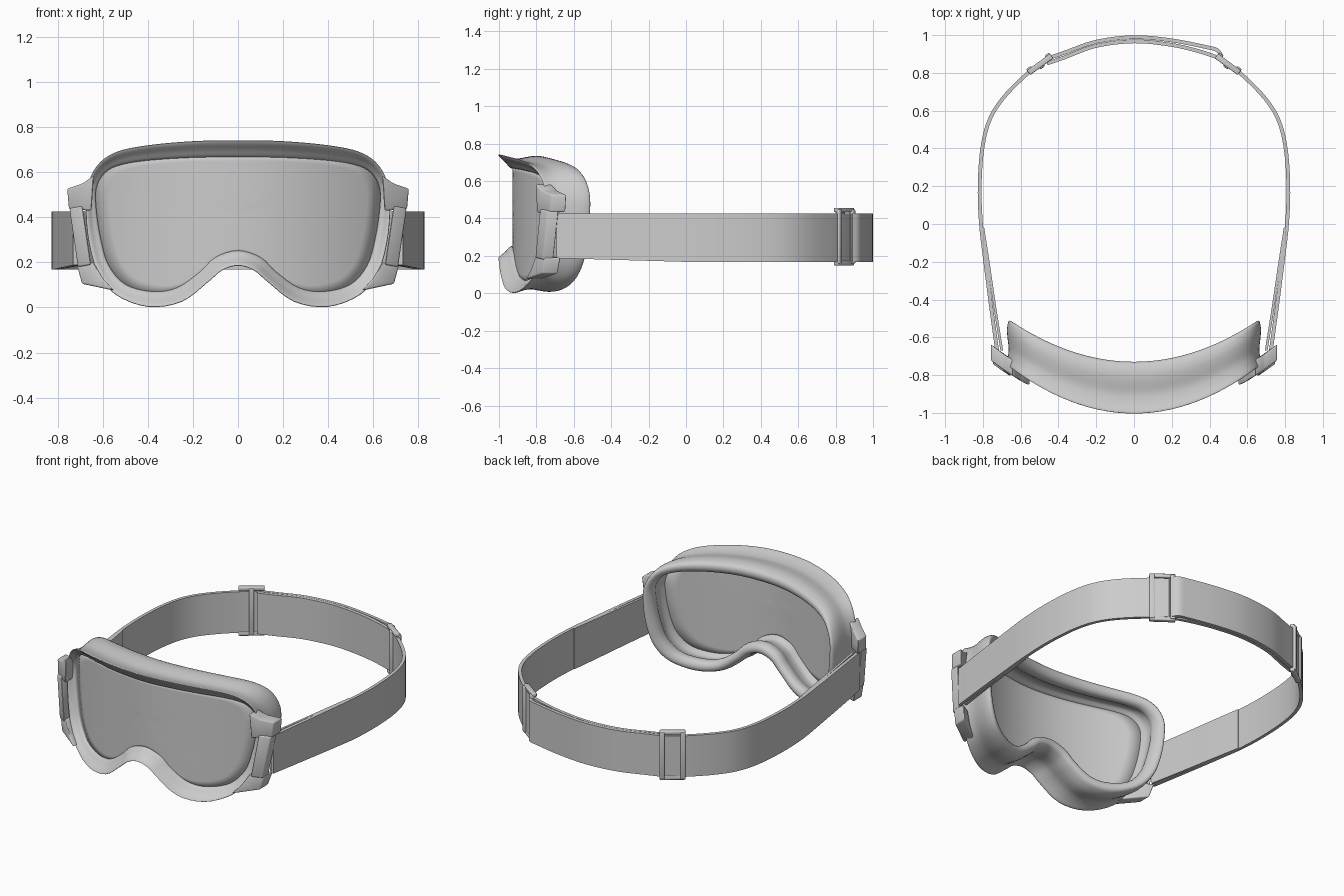
import bpy, bmesh, math
from mathutils import Vector

if "Cube" in bpy.data.objects:
    bpy.data.objects.remove(bpy.data.objects["Cube"])


def spline(pts, n, closed=False):
    """Catmull-Rom resampling of 2D points, n steps per span."""
    pts = [Vector(p) for p in pts]
    c, out = len(pts), []
    get = (lambda i: pts[i % c]) if closed else (lambda i: pts[max(0, min(c - 1, i))])
    for i in range(c if closed else c - 1):
        a, b, d, e = get(i - 1), get(i), get(i + 1), get(i + 2)
        for k in range(n):
            t = k / n
            out.append(0.5 * (2 * b + (d - a) * t + (2 * a - 5 * b + 4 * d - e) * t * t
                              + (3 * b - a - 3 * d + e) * t ** 3))
    if not closed:
        out.append(pts[-1])
    return out


def make(name, verts, faces, bevel=0.0, angle=40):
    bm = bmesh.new()
    vs = [bm.verts.new(v) for v in verts]
    for f in faces:
        bm.faces.new([vs[i] for i in f])
    bmesh.ops.recalc_face_normals(bm, faces=bm.faces)
    if bevel:
        bmesh.ops.bevel(bm, geom=list(bm.edges), offset=bevel, segments=3,
                        profile=0.5, affect='EDGES')
    me = bpy.data.meshes.new(name)
    bm.to_mesh(me)
    bm.free()
    ob = bpy.data.objects.new(name, me)
    bpy.context.collection.objects.link(ob)
    bpy.ops.object.select_all(action='DESELECT')
    ob.select_set(True)
    bpy.context.view_layer.objects.active = ob
    bpy.ops.object.shade_smooth_by_angle(angle=math.radians(angle))
    return ob


def grid_faces(rows, cols, wrap_rows=True):
    return [(r * cols + c, r * cols + (c + 1) % cols,
             (r + 1) % rows * cols + (c + 1) % cols, (r + 1) % rows * cols + c)
            for r in range(rows if wrap_rows else rows - 1) for c in range(cols)]


def mirrored(half):
    return half + [(-x, z) for x, z in reversed(half[1:-1])]


# Goggle outlines, right half from top centre to nose
outer_half = [(0, .742), (.2, .738), (.4, .72), (.54, .69), (.625, .63), (.67, .53),
              (.675, .42), (.66, .28), (.62, .15), (.54, .055), (.4, .003),
              (.25, .025), (.13, .115), (.07, .165), (0, .185)]
inner_half = [(0, .67), (.2, .668), (.4, .655), (.52, .635), (.59, .60), (.63, .53),
              (.63, .43), (.61, .30), (.575, .185), (.50, .10), (.38, .068),
              (.27, .085), (.17, .155), (.10, .22), (0, .25)]
outer = spline(mirrored(outer_half), 4, True)
inner = spline(mirrored(inner_half), 4, True)

# Frame: cross-section (inset, depth) swept round the curved outline
section = [(0, 0), (.2, .045), (.3, .10), (.15, .16), (.1, .21), (.3, .26), (.75, .27),
           (1.15, .25), (1.2, .21), (.9, .17), (.75, .12), (1.0, .085), (1.0, .06),
           (.6, .035), (.2, .004)]
verts = []
sec = spline(section, 3, True)
for s, t in sec:
    for o, i in zip(outer, inner):
        p = o.lerp(i, s)
        verts.append((p.x, -1 + (.57 - .06 * t / .27) * p.x ** 2 + t, p.y))
make("goggle_frame", verts, grid_faces(len(sec), len(outer)), angle=60)

# Lens: concentric rings bent to the frame curve
centre, rings, verts = Vector((0, .42)), 10, []
for r in range(rings):
    for o, i in zip(outer, inner):
        p = centre.lerp(o.lerp(i, .92), 1 - r / rings)
        verts.append((p.x, -.928 + .56 * p.x ** 2, p.y))
n = len(outer)
verts.append((0, -.928, .42))
faces = grid_faces(rings, n, False)
faces += [((rings - 1) * n + c, (rings - 1) * n + (c + 1) % n, rings * n) for c in range(n)]
lens = make("lens", verts, faces)
solid = lens.modifiers.new("thickness", 'SOLIDIFY')
solid.thickness = .008


def wing(name, poly, side, front=-.02, depth=.085):
    """Front-view polygon thickened in y, following the frame curve."""
    c = len(poly)
    verts = [(side * x, -.99 + .5 * x * x + d, z) for d in (front, front + depth) for x, z in poly]
    faces = [tuple(range(c)), tuple(range(c, 2 * c))]
    faces += [(i, (i + 1) % c, c + (i + 1) % c, c + i) for i in range(c)]
    make(name, verts, faces, .008)


def ribbon(name, path, z0=.168, z1=.427, thick=.02):
    """Flat strap standing on edge along a top-view path."""
    p = spline(path, 6)
    verts = []
    for i, q in enumerate(p):
        t = (p[min(i + 1, len(p) - 1)] - p[max(i - 1, 0)]).normalized()
        nrm = Vector((-t.y, t.x)) * thick / 2
        zl = z0 + .02 * max(0, -q.y) / .7
        for v, z in ((q - nrm, zl), (q + nrm, zl), (q + nrm, z1), (q - nrm, z1)):
            verts.append((v.x, v.y, z))
    m = len(p)
    make(name, verts, grid_faces(m, 4, False) + [(0, 1, 2, 3), tuple(range(4 * m - 4, 4 * m))])


def block(name, mid, ang, u, size, v=0):
    """Rounded bar placed in buckle space."""
    ux, nx = Vector((math.cos(ang), math.sin(ang))), Vector((-math.sin(ang), math.cos(ang)))
    verts = []
    for a in (-.5, .5):
        for b, c in ((-.5, -.5), (.5, -.5), (.5, .5), (-.5, .5)):
            q = Vector(mid[:2]) + ux * (u + a * size[0]) + nx * (v + b * size[1])
            verts.append((q.x, q.y, mid[2] + c * size[2]))
    make(name, verts, grid_faces(2, 4, False) + [(0, 1, 2, 3), (4, 5, 6, 7)], .006)


for side, tag in ((1, "right"), (-1, "left")):
    # Strap mounts on the frame sides
    wing("upper_mount_" + tag, [(.64, .585), (.69, .55), (.758, .527), (.75, .435), (.65, .43)], side)
    wing("lower_mount_" + tag, [(.715, .19), (.692, .105), (.55, .075), (.60, .13), (.64, .20)], side)
    wing("mount_bar_" + tag, [(.69, .45), (.748, .44), (.71, .18), (.652, .19)], side, -.03, .06)

    # Side strap and its folded-back end
    ribbon("side_strap_" + tag, [(side * x, y) for x, y in (
        (.722, -.69), (.755, -.45), (.787, -.2), (.81, 0), (.817, .2), (.803, .4),
        (.765, .55), (.69, .67), (.56, .80), (.46, .87))])
    ribbon("strap_fold_" + tag, [(side * x, y) for x, y in (
        (.70, -.67), (.735, -.45), (.772, -.2), (.80, -.02))], thick=.014)

    # Buckle: top and bottom rails with upright bars
    mid, ang = (side * .497, .845, .303), -side * .63
    for z, part in ((.445, "top"), (.161, "bottom")):
        block(f"buckle_{part}_rail_{tag}", (mid[0], mid[1], z), ang, 0, (.15, .03, .024))
    for u, v in ((-.06, .012), (0, -.012), (.06, .012)):
        block("buckle_bar_" + tag, mid, ang, u, (.03, .022, .29), v)

# Doubled strap across the back of the head
ribbon("back_strap_outer", [(-.46, .875), (-.36, .91), (-.2, .965), (0, .989), (.2, .972),
                            (.38, .937), (.44, .92), (.465, .885)])
ribbon("back_strap_inner", [(-.46, .85), (-.36, .885), (-.2, .943), (0, .967), (.2, .948),
                            (.36, .91), (.47, .87)])
